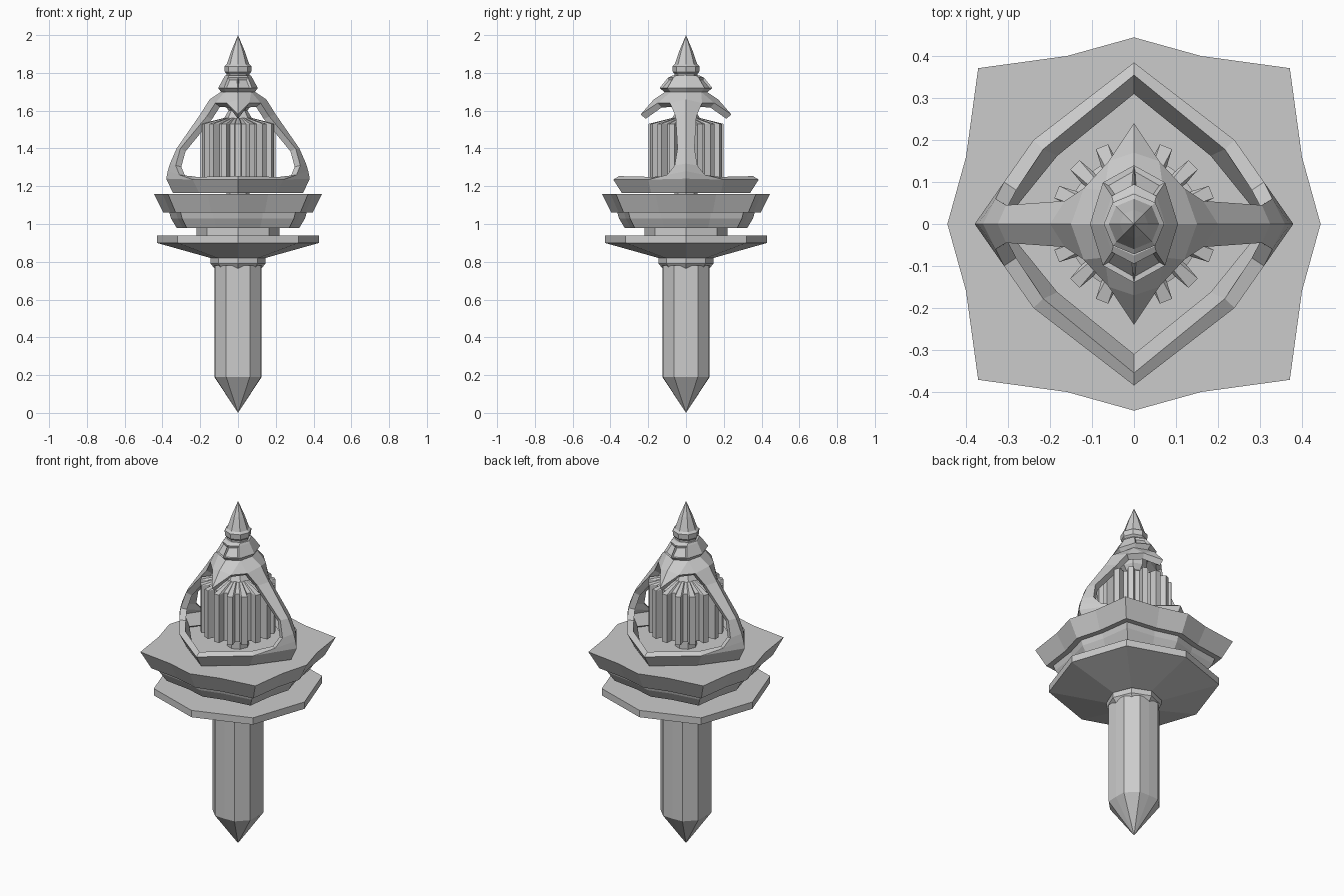
import bpy, bmesh
from math import cos, sin, pi, radians

if "Cube" in bpy.data.objects:
    bpy.data.objects.remove(bpy.data.objects["Cube"])


def finish(name, bm):
    mesh = bpy.data.meshes.new(name)
    bm.to_mesh(mesh)
    bm.free()
    obj = bpy.data.objects.new(name, mesh)
    bpy.context.collection.objects.link(obj)
    return obj


def loft(name, shape, profile, inset_test=None):
    """Stack a cross-section along z; profile rows are (z, x scale, [y scale])."""
    bm = bmesh.new()
    rings = []
    for row in profile:
        z, sx, sy = row[0], row[1], row[-1]
        rings.append([bm.verts.new((x * sx, y * sy, z)) for x, y in shape])
    n = len(shape)
    for low, high in zip(rings, rings[1:]):
        for i in range(n):
            j = (i + 1) % n
            bm.faces.new((low[i], low[j], high[j], high[i]))
    bm.faces.new(rings[0][::-1])
    bm.faces.new(rings[-1])
    bmesh.ops.remove_doubles(bm, verts=bm.verts[:], dist=0.0002)
    bmesh.ops.recalc_face_normals(bm, faces=bm.faces[:])
    if inset_test:
        chosen = [f for f in bm.faces if inset_test(f.calc_center_median())]
        bmesh.ops.inset_individual(bm, faces=chosen, thickness=0.012, depth=-0.01)
    return finish(name, bm)


def quarter_turns(points):
    """Repeat the points of one quarter of a cross-section four times."""
    out = []
    for k in range(4):
        c, s = round(cos(k * pi / 2)), round(sin(k * pi / 2))
        out += [(x * c - y * s, x * s + y * c) for x, y in points]
    return out


# Cross-sections
square_octagon = quarter_turns([(1, 0), (0.745, 0.745)])
star = quarter_turns([(1, 0), (0.90, 0.36), (0.835, 0.835), (0.36, 0.90)])
shaft_shape = quarter_turns([(1, 0), (0.98, 0.5), (0.5, 0.98)])
octagon = [(cos(i * pi / 4), sin(i * pi / 4)) for i in range(8)]
gear = []
for t in range(16):
    for offset, r in ((-7, 0.8), (-4.5, 1), (4.5, 1), (7, 0.8)):
        a = radians(t * 22.5 + offset)
        gear.append((r * cos(a), r * sin(a)))

# Shaft, collar and dish
loft("pointed_shaft", shaft_shape, [(0, 0), (0.19, 0.125), (0.78, 0.125)])
loft("shaft_collar", octagon, [(0.765, 0.125), (0.79, 0.145), (0.825, 0.145)])
loft("lower_dish", square_octagon, [(0.82, 0.145), (0.90, 0.43), (0.94, 0.43)])

# Stepped platform
loft("platform_neck", square_octagon, [(0.935, 0.22), (0.985, 0.22)])
loft("platform_step", star, [(0.98, 0.325), (1.03, 0.355), (1.065, 0.365)])
loft("platform_slab", star, [(1.06, 0.395), (1.16, 0.445)])

# Fluted core with its axle
loft("core_axle", octagon, [(1.155, 0.06), (1.26, 0.06)])
loft("fluted_core", gear, [(1.25, 0.2), (1.53, 0.2), (1.56, 0.08)])
loft("core_spindle", octagon,
     [(1.55, 0.08), (1.60, 0.05), (1.63, 0.07), (1.71, 0.07)])

# Cage: one quarter of the outer skin, mirrored and thickened
points = {
    "a0": (0, -0.11, 1.70), "a1": (0.07, -0.08, 1.70),
    "m0": (0, -0.17, 1.66), "b0": (0, -0.24, 1.58), "b1": (0.06, -0.15, 1.64),
    "r0": (0.09, 0, 1.70), "r1": (0.15, 0, 1.66), "r2": (0.20, 0, 1.58),
    "r3": (0.325, 0, 1.40), "r4": (0.36, 0, 1.32), "r5": (0.372, 0, 1.28),
    "r6": (0.38, 0, 1.24), "r7": (0.345, 0, 1.165),
    "e1": (0.12, -0.085, 1.64), "e2": (0.165, -0.055, 1.57),
    "e3": (0.305, -0.045, 1.40), "e4": (0.33, -0.06, 1.31),
    "e5": (0.31, -0.10, 1.26), "e6": (0.24, -0.20, 1.235),
    "e7": (0.205, -0.185, 1.165),
    "g": (0, -0.385, 1.235), "h": (0, -0.34, 1.165),
}
faces = ["a0 m0 b1 a1", "m0 b0 b1", "a1 b1 e1", "a1 e1 r1 r0", "g h e7 e6"]
faces += [f"e{i} e{i + 1} r{i + 1} r{i}" for i in range(1, 7)]
bm = bmesh.new()
verts = {k: bm.verts.new(p) for k, p in points.items()}
for f in faces:
    bm.faces.new([verts[k] for k in f.split()])
cage = finish("arched_cage", bm)
mirror = cage.modifiers.new("mirror", 'MIRROR')
mirror.use_axis = (True, True, False)
solid = cage.modifiers.new("thickness", 'SOLIDIFY')
solid.thickness = 0.035
solid.offset = -1

# Windowed crown and finial
loft("windowed_crown", octagon,
     [(1.68, 0.08, 0.10), (1.70, 0.09, 0.115), (1.72, 0.105, 0.14),
      (1.775, 0.075, 0.095), (1.785, 0.07, 0.075)],
     lambda c: 1.73 < c.z < 1.77 and abs(c.y) > abs(c.x) * 1.5)
loft("finial", octagon,
     [(1.78, 0.06), (1.795, 0.06), (1.805, 0.07), (1.835, 0.072),
      (1.845, 0.06), (1.92, 0.034), (2.0, 0)])
